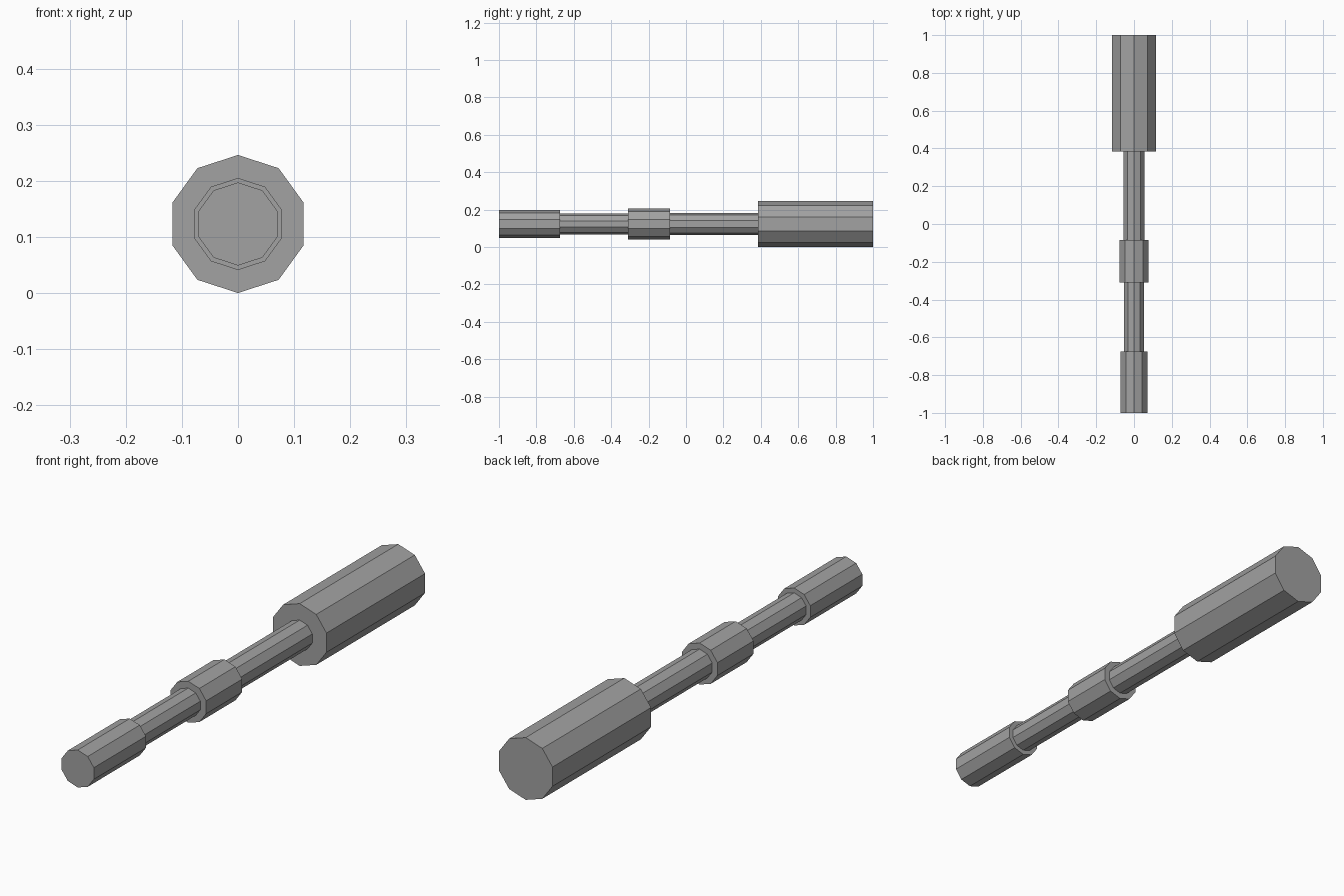
import bpy
import bmesh
from math import pi
from mathutils import Matrix

cube = bpy.data.objects.get("Cube")
if cube:
    bpy.data.objects.remove(cube, do_unlink=True)

SIDES = 10
AXIS_Z = 0.123

# Plain grey finish shared by every part
grey = bpy.data.materials.new("grey_metal")
grey.use_nodes = True
colour = (0.36, 0.36, 0.36, 1.0)
grey.diffuse_color = colour
grey.node_tree.nodes["Principled BSDF"].inputs["Base Color"].default_value = colour


def rod(name, y_front, y_back, radius, capped=True):
    """Ten-sided rod along y with one corner pointing straight up."""
    bm = bmesh.new()
    bmesh.ops.create_cone(bm, cap_ends=capped, segments=SIDES,
                          radius1=radius, radius2=radius,
                          depth=y_back - y_front)
    bmesh.ops.rotate(bm, verts=bm.verts, matrix=Matrix.Rotation(pi / 2, 3, 'X'))
    mesh = bpy.data.meshes.new(name)
    bm.to_mesh(mesh)
    bm.free()
    mesh.materials.append(grey)
    obj = bpy.data.objects.new(name, mesh)
    obj.location = (0, (y_front + y_back) / 2, AXIS_Z)
    bpy.context.collection.objects.link(obj)


# Thick sections
rod("front_tip", -1.0, -0.675, 0.074)
rod("middle_collar", -0.31, -0.085, 0.082)
rod("rear_handle", 0.385, 1.0, 0.123)

# Thin shafts, open where they meet the thick sections
rod("front_shaft", -0.675, -0.31, 0.055, capped=False)
rod("rear_shaft", -0.085, 0.385, 0.058, capped=False)
